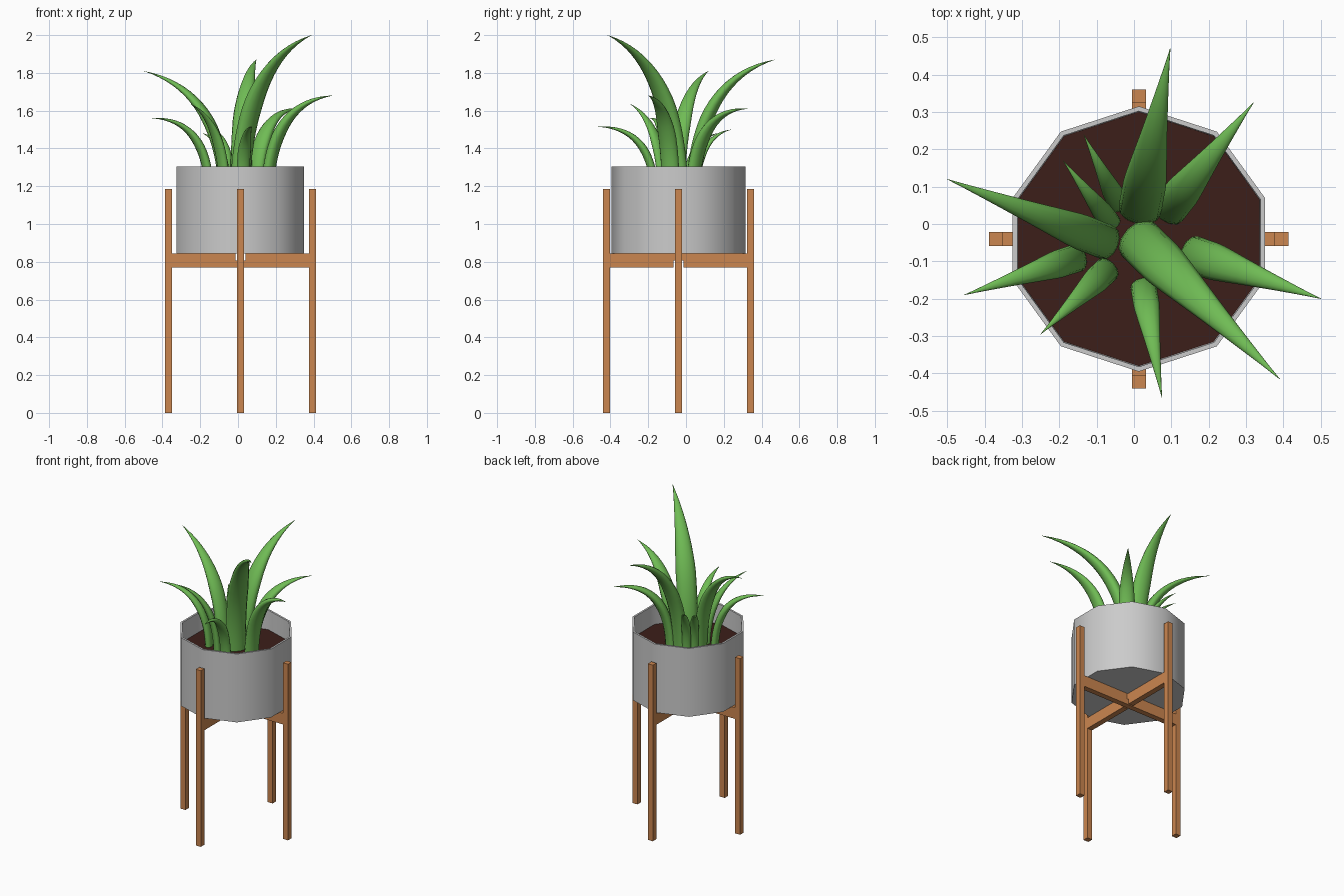
import bpy, bmesh, math
from mathutils import Vector

if "Cube" in bpy.data.objects:
    bpy.data.objects.remove(bpy.data.objects["Cube"])

CX, CY = 0.013, -0.04  # axis of pot and stand


def material(name, color):
    m = bpy.data.materials.new(name)
    m.diffuse_color = (*color, 1)
    m.use_nodes = True
    m.node_tree.nodes["Principled BSDF"].inputs["Base Color"].default_value = m.diffuse_color
    return m


WOOD = material("wood", (0.60, 0.24, 0.08))
SOIL = material("soil", (0.045, 0.013, 0.010))
LEAF = material("leaf_green", (0.16, 0.50, 0.09))


def loft(name, rings, mat=None, angle=40):
    """Skin a list of equal-length point rings and cap both ends."""
    bm = bmesh.new()
    vs = [[bm.verts.new(p) for p in r] for r in rings]
    n = len(vs[0])
    for a, b in zip(vs, vs[1:]):
        for i in range(n):
            j = (i + 1) % n
            bm.faces.new((a[i], a[j], b[j], b[i]))
    bm.faces.new(vs[0][::-1])
    bm.faces.new(vs[-1])
    bmesh.ops.recalc_face_normals(bm, faces=bm.faces)
    me = bpy.data.meshes.new(name)
    bm.to_mesh(me)
    bm.free()
    ob = bpy.data.objects.new(name, me)
    bpy.context.collection.objects.link(ob)
    if mat:
        me.materials.append(mat)
    if angle:
        bpy.ops.object.select_all(action='DESELECT')
        ob.select_set(True)
        bpy.context.view_layer.objects.active = ob
        bpy.ops.object.shade_smooth_by_angle(angle=math.radians(angle))
    return ob


def decagon(r, z):
    return [(CX + r * math.sin(i * math.tau / 10), CY + r * math.cos(i * math.tau / 10), z)
            for i in range(10)]


def prism(name, outline, axis, half):
    """Extrude an (along, z) outline to a bar lying along x or y."""
    rings = []
    for s in (-half, half):
        rings.append([(CX + u, CY + s, z) if axis == 'x' else (CX + s, CY + u, z)
                      for u, z in outline])
    return loft(name, rings, WOOD, 0)


# Pot: hollow ten-sided cylinder, and soil disc
loft("pot", [decagon(0.355, 0.845), decagon(0.355, 1.305),
             decagon(0.342, 1.305), decagon(0.336, 0.88)])
loft("soil", [decagon(0.337, 1.14), decagon(0.340, 1.175)], SOIL)

# Stand legs
L, H = 0.382, 0.0185
for name, axis, s in (("left_leg", 'x', -1), ("right_leg", 'x', 1),
                      ("front_leg", 'y', -1), ("back_leg", 'y', 1)):
    a, b = s * L - H, s * L + H
    prism(name, [(a, 0), (b, 0), (b, 1.185), (a, 1.185)], axis, H)

# Cross bars, half-lapped at the middle
E, N, Z0, ZM, Z1 = L - H, 0.026, 0.77, 0.807, 0.845
prism("side_cross_bar", [(-E, Z0), (E, Z0), (E, Z1), (N, Z1), (N, ZM),
                         (-N, ZM), (-N, Z1), (-E, Z1)], 'x', H)
prism("depth_cross_bar", [(-E, Z0), (-N, Z0), (-N, ZM), (N, ZM), (N, Z0),
                          (E, Z0), (E, Z1), (-E, Z1)], 'y', H)


def leaf(name, base, tip, width, k):
    """Arching leaf: rises from the soil, bends outward, tapers to a point."""
    p0, p2 = Vector((*base, 1.15)), Vector(tip)
    out = Vector((p2.x - p0.x, p2.y - p0.y, 0))
    p1 = p0 + out * 0.03 + Vector((0, 0, k * (p2.z - p0.z)))
    side = Vector((-out.y, out.x, 0)).normalized()
    rings, steps, n = [], 18, 12
    for i in range(steps + 1):
        t = i / steps
        c = p0 * (1 - t) ** 2 + p1 * 2 * t * (1 - t) + p2 * t * t
        tangent = ((p1 - p0) * (1 - t) + (p2 - p1) * t).normalized()
        up = side.cross(tangent)
        s = 1 if t < 0.4 else max(0.01, 1 - ((t - 0.4) / 0.6) ** 1.25)
        w, h = width * 0.5 * s, width * 0.31 * s
        ring = []
        for j in range(n):
            a = j * math.tau / n
            ring.append(c + side * w * math.cos(a) + up * h * math.sin(a))
        rings.append(ring)
    loft(name, rings, LEAF, 60)


# Leaves: base xy, tip xyz, width, bend height
LEAVES = [
    ((0.015, 0.035), (0.097, 0.47, 1.87), 0.115, 0.85),
    ((0.09, 0.035), (0.32, 0.325, 1.61), 0.095, 1.0),
    ((0.155, -0.08), (0.50, -0.20, 1.68), 0.10, 0.93),
    ((0.01, -0.04), (0.39, -0.415, 2.0), 0.125, 0.82),
    ((0.025, -0.165), (0.075, -0.465, 1.515), 0.07, 1.0),
    ((-0.07, -0.12), (-0.25, -0.295, 1.635), 0.07, 0.80),
    ((-0.15, -0.09), (-0.455, -0.19, 1.56), 0.075, 1.0),
    ((-0.07, -0.05), (-0.50, 0.12, 1.81), 0.095, 0.84),
    ((-0.06, 0.0), (-0.19, 0.17, 1.48), 0.055, 0.9),
    ((-0.04, 0.05), (-0.135, 0.24, 1.50), 0.055, 0.9),
]
for i, args in enumerate(LEAVES, 1):
    leaf(f"leaf_{i}", *args)
